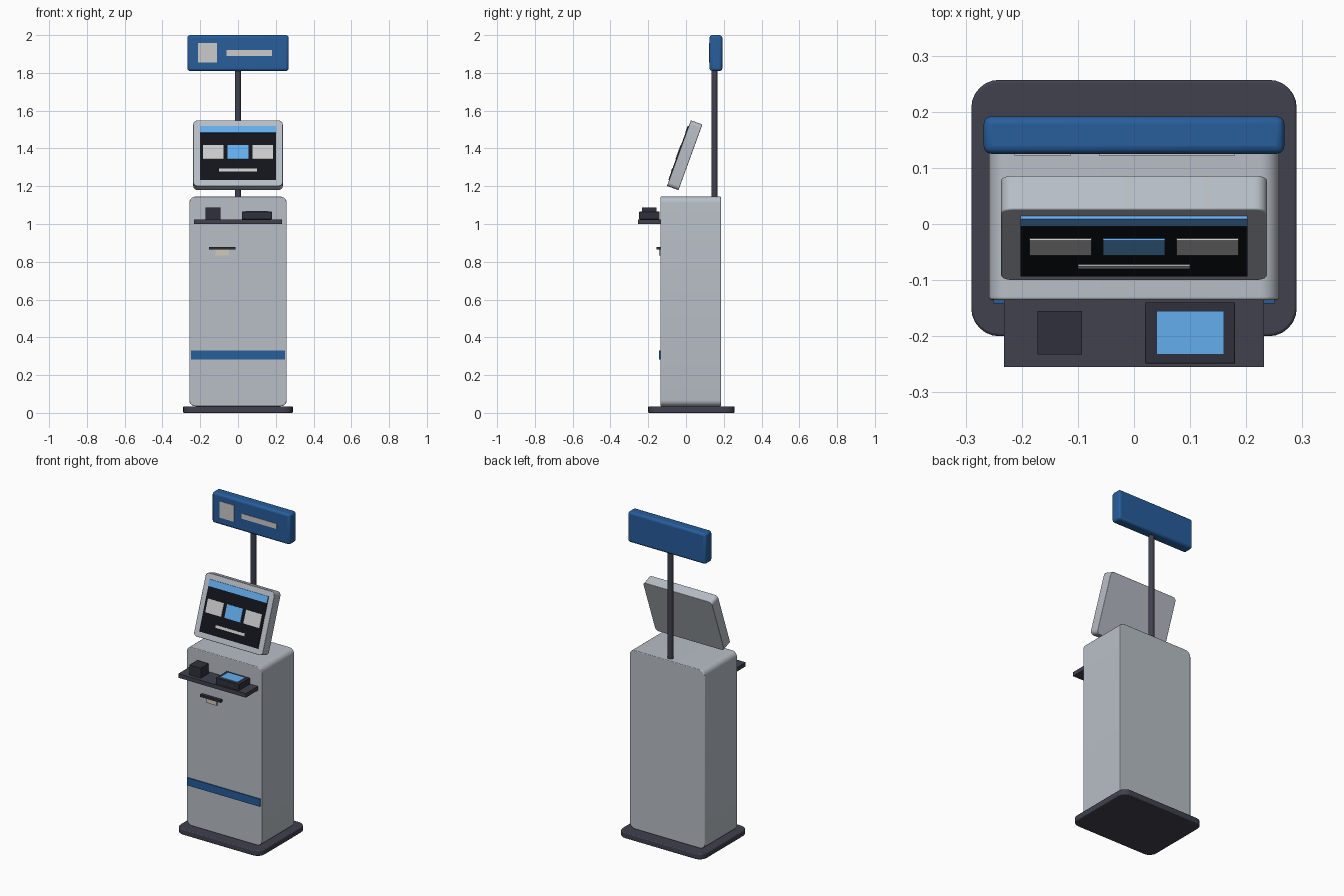
import bpy, bmesh
from math import radians
from mathutils import Matrix, Vector

if "Cube" in bpy.data.objects:
    bpy.data.objects.remove(bpy.data.objects["Cube"], do_unlink=True)


def material(name, r, g, b):
    m = bpy.data.materials.new(name)
    m.use_nodes = True
    m.diffuse_color = (r, g, b, 1)
    bsdf = m.node_tree.nodes["Principled BSDF"]
    bsdf.inputs["Base Color"].default_value = (r, g, b, 1)
    bsdf.inputs["Roughness"].default_value = 0.5
    return m


shell = material("shell_grey", 0.48, 0.52, 0.57)
dark = material("dark_grey", 0.05, 0.053, 0.075)
charcoal = material("charcoal", 0.03, 0.03, 0.045)
black = material("screen_black", 0.006, 0.007, 0.01)
blue = material("blue", 0.02, 0.11, 0.33)
sky = material("sky_blue", 0.13, 0.42, 0.85)
white = material("white", 0.75, 0.76, 0.77)
cream = material("paper", 0.62, 0.6, 0.5)


def finish(obj, mat):
    obj.data.materials.append(mat)
    bpy.ops.object.select_all(action="DESELECT")
    obj.select_set(True)
    bpy.context.view_layer.objects.active = obj
    bpy.ops.object.shade_smooth_by_angle(angle=radians(35))
    return obj


def box(name, mat, x, y, z, axis=None, radius=0, edge=0, frame=None):
    """Box from (min, max) ranges; rounds edges along one axis, then softens the rest."""
    lo, hi = map(Vector, zip(x, y, z))
    size, centre = hi - lo, (lo + hi) / 2
    bm = bmesh.new()
    bmesh.ops.create_cube(bm, size=1, matrix=Matrix.Diagonal((*size, 1)))
    if axis is not None:
        along = [e for e in bm.edges
                 if abs((e.verts[0].co - e.verts[1].co)[axis]) > size[axis] / 2]
        bmesh.ops.bevel(bm, geom=along, offset=radius, segments=6,
                        profile=0.5, affect="EDGES")
    mesh = bpy.data.meshes.new(name)
    bm.to_mesh(mesh)
    bm.free()
    obj = bpy.data.objects.new(name, mesh)
    bpy.context.collection.objects.link(obj)
    obj.matrix_world = (frame or Matrix()) @ Matrix.Translation(centre)
    finish(obj, mat)
    if edge:
        bevel = obj.modifiers.new("soft_edges", "BEVEL")
        bevel.width, bevel.segments = edge, 3
        bevel.limit_method, bevel.angle_limit = "ANGLE", radians(40)
    return obj


# Base and cabinet
box("base_plate", dark, (-0.29, 0.29), (-0.2, 0.257), (0, 0.035), 2, 0.05, 0.005)
box("cabinet", shell, (-0.258, 0.258), (-0.135, 0.185), (0.035, 1.145), 1, 0.033, 0.004)
box("cabinet_stripe", blue, (-0.25, 0.25), (-0.142, -0.13), (0.283, 0.33))

# Receipt slot
box("receipt_slot", charcoal, (-0.153, -0.013), (-0.155, -0.13), (0.864, 0.878))
box("receipt_paper", cream, (-0.118, -0.047), (-0.142, -0.132), (0.832, 0.866))

# Shelf with scanner and payment pad
box("shelf", dark, (-0.232, 0.232), (-0.255, -0.13), (1.0, 1.025))
box("scanner", charcoal, (-0.172, -0.093), (-0.233, -0.155), (1.025, 1.087))
box("payment_pad", charcoal, (0.02, 0.18), (-0.249, -0.139), (1.025, 1.065), edge=0.003)
box("payment_pad_screen", sky, (0.04, 0.16), (-0.233, -0.155), (1.06, 1.069))

# Tilted touch screen, laid out in its own frame
tilt = Matrix.Translation((0, -0.007, 1.364)) @ Matrix.Rotation(radians(-20), 4, "X")
front = -0.0325
box("monitor", shell, (-0.237, 0.237), (front, -front), (-0.185, 0.185), 1, 0.022, 0.003, tilt)


def screen_item(name, mat, x, z, depth):
    box(name, mat, x, (front - depth, front + 0.003), z, frame=tilt)


screen_item("display", black, (-0.202, 0.202), (-0.152, 0.152), 0.004)
screen_item("display_header", sky, (-0.202, 0.202), (0.113, 0.152), 0.006)
for name, centre, mat in (("left", 0.131, white), ("middle", 0, sky), ("right", -0.131, white)):
    screen_item(f"{name}_tile", mat, (centre - 0.055, centre + 0.055), (-0.036, 0.044), 0.007)
screen_item("display_bar", white, (-0.1, 0.1), (-0.105, -0.089), 0.007)

# Pole and overhead sign
bpy.ops.mesh.primitive_cylinder_add(vertices=24, radius=0.017, depth=0.71,
                                    location=(0, 0.151, 1.485))
pole = bpy.context.object
pole.name = "sign_pole"
finish(pole, dark)
box("sign", blue, (-0.268, 0.268), (0.125, 0.192), (1.81, 2.0), edge=0.014)
box("sign_square", white, (-0.213, -0.112), (0.122, 0.13), (1.856, 1.958))
box("sign_bar", white, (-0.062, 0.18), (0.122, 0.13), (1.89, 1.922))
